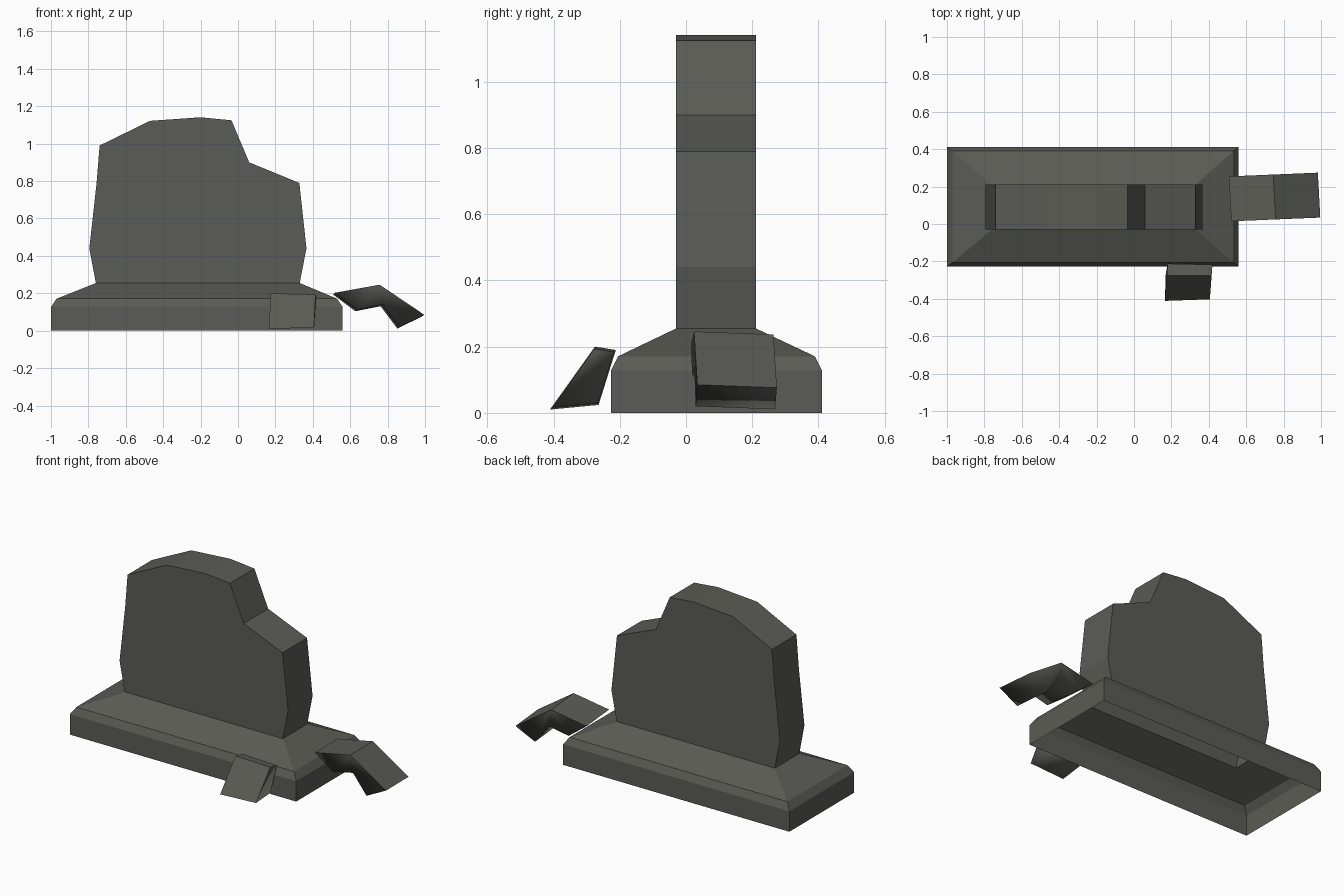
import bpy, bmesh
from mathutils import Vector

if "Cube" in bpy.data.objects:
    bpy.data.objects.remove(bpy.data.objects["Cube"])

stone = bpy.data.materials.new("dark weathered stone")
stone.diffuse_color = (0.105, 0.105, 0.092, 1)
stone.use_nodes = True
stone.node_tree.nodes["Principled BSDF"].inputs["Base Color"].default_value = stone.diffuse_color


def finish(bm, name):
    bmesh.ops.recalc_face_normals(bm, faces=bm.faces)
    mesh = bpy.data.meshes.new(name)
    bm.to_mesh(mesh)
    bm.free()
    mesh.materials.append(stone)
    ob = bpy.data.objects.new(name, mesh)
    bpy.context.collection.objects.link(ob)
    return ob


def bridge(bm, a, b, skip=()):
    n = len(a)
    for i in range(n):
        if i not in skip:
            bm.faces.new((a[i], a[(i + 1) % n], b[(i + 1) % n], b[i]))


# Plinth: stacked rectangles (x0, x1, y0, y1, z), open underneath
bm = bmesh.new()
rings = []
for x0, x1, y0, y1, z in ((-1, .56, -.227, .411, 0),
                          (-1, .56, -.227, .411, .127),
                          (-.97, .53, -.205, .389, .171),
                          (-.76, .33, -.03, .211, .255)):
    rings.append([bm.verts.new((x, y, z)) for x, y in
                  ((x0, y0), (x1, y0), (x1, y1), (x0, y1))])
for a, b in zip(rings, rings[1:]):
    bridge(bm, a, b)
finish(bm, "plinth")

# Headstone slab: broken outline, open where it meets the plinth
outline = [(-.76, .255), (.33, .255), (.366, .44), (.328, .79), (.06, .90),
           (-.035, 1.125), (-.20, 1.141), (-.47, 1.122), (-.74, .99),
           (-.756, .79), (-.795, .44)]
bm = bmesh.new()
front, back = ([bm.verts.new((x, y, z)) for x, z in outline]
               for y in (-.03, .211))
bm.faces.new(front)
bm.faces.new(back)
bridge(bm, front, back, skip=(0,))
finish(bm, "headstone_slab")


def fragment(name, points, offset, shrink=1.0):
    """Closed broken chunk: a profile swept by an offset, upper faces flat."""
    bm = bmesh.new()
    pts = [Vector(p) for p in points]
    mid = sum(pts, Vector()) / len(pts)
    a = [bm.verts.new(p) for p in pts]
    b = [bm.verts.new(mid + (p - mid) * shrink + Vector(offset)) for p in pts]
    bm.faces.new(a)
    bm.faces.new(b)
    bridge(bm, a, b)
    ob = finish(bm, name)
    for p in ob.data.polygons:
        p.use_smooth = p.normal.z < 0.3
    return ob


# Bent chunk lying beside the plinth, slightly turned
bent = [(.52, .203), (.757, .246), (.996, .085), (.865, .02), (.775, .14),
        (.64, .113)]
fragment("side_fragment", [(x, .014 + (x - .51) * .042, z) for x, z in bent],
         (-.013, .24, -.009))

# Small chunk leaning on the front of the plinth
lean = [(.165, -.411, .01), (.175, -.275, .2), (.18, -.212, .19),
        (.17, -.264, .024)]
fragment("front_fragment", lean, (.24, 0, 0), .93)
